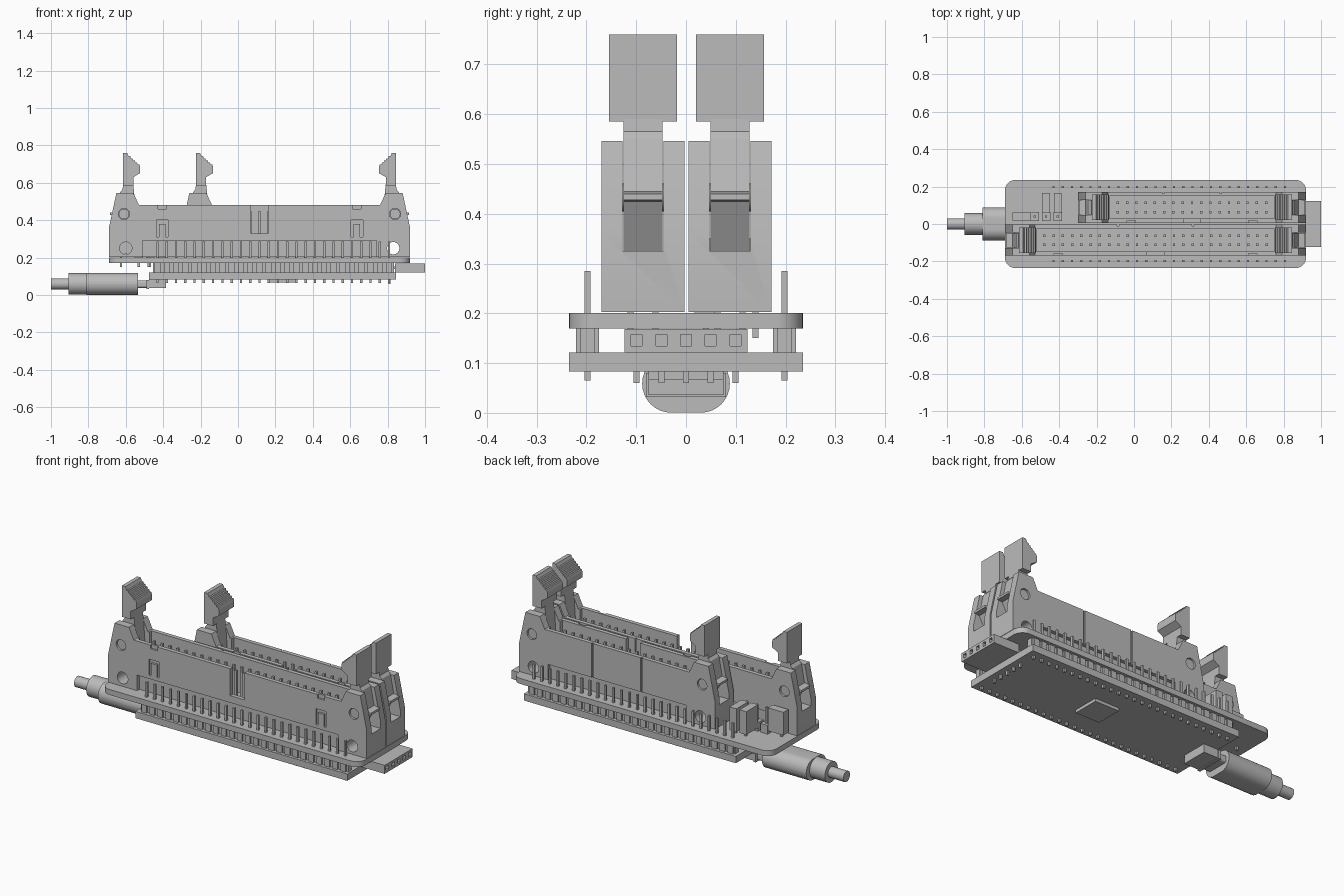
import bpy, bmesh, math
from mathutils import Matrix, Vector

if "Cube" in bpy.data.objects:
    bpy.data.objects.remove(bpy.data.objects["Cube"])

grey = bpy.data.materials.new("plain_grey")
grey.use_nodes = True
GREY = (0.5, 0.5, 0.5, 1)
grey.diffuse_color = GREY
grey.node_tree.nodes["Principled BSDF"].inputs["Base Color"].default_value = GREY
parts = []


def finish(name, bm):
    bmesh.ops.recalc_face_normals(bm, faces=bm.faces)
    mesh = bpy.data.meshes.new(name)
    bm.to_mesh(mesh)
    bm.free()
    mesh.materials.append(grey)
    ob = bpy.data.objects.new(name, mesh)
    bpy.context.collection.objects.link(ob)
    parts.append(ob)
    return ob


def boxes(name, items):
    """One object from (x0, x1, y0, y1, z0, z1) boxes."""
    bm = bmesh.new()
    for x0, x1, y0, y1, z0, z1 in items:
        mid = Vector((x0 + x1, y0 + y1, z0 + z1)) / 2
        size = Matrix.Diagonal((x1 - x0, y1 - y0, z1 - z0, 1))
        bmesh.ops.create_cube(bm, size=1, matrix=Matrix.Translation(mid) @ size)
    return finish(name, bm)


def prism(name, points, vec):
    bm = bmesh.new()
    face = bm.faces.new([bm.verts.new(p) for p in points])
    new = bmesh.ops.extrude_face_region(bm, geom=[face])["geom"]
    bmesh.ops.translate(bm, vec=vec, verts=[v for v in new if isinstance(v, bmesh.types.BMVert)])
    return finish(name, bm)


def rounded(a, b, r, n=8):
    """Rounded rectangle outline with half sizes a, b."""
    out = []
    for k, (sx, sy) in enumerate(((1, 1), (-1, 1), (-1, -1), (1, -1))):
        for i in range(n + 1):
            t = (k + i / n) * math.pi / 2
            p = (sx * (a - r) + r * math.cos(t), sy * (b - r) + r * math.sin(t))
            if not out or math.dist(p, out[-1]) > 1e-5:
                out.append(p)
    if math.dist(out[0], out[-1]) < 1e-5:
        out.pop()
    return out


def bar_x(name, x0, x1, a, b, r, z):
    return prism(name, [(x0, y, z + h) for y, h in rounded(a, b, r)], (x1 - x0, 0, 0))


def disc_y(name, x, z, r, y0, y1, n=24):
    ring = [(x + r * math.cos(i * math.tau / n), y0, z + r * math.sin(i * math.tau / n)) for i in range(n)]
    return prism(name, ring, (0, y1 - y0, 0))


def cut(ob, cutters):
    for c in cutters:
        m = ob.modifiers.new("cut", 'BOOLEAN')
        m.operation, m.solver, m.object = 'DIFFERENCE', 'EXACT', c
    deps = bpy.context.evaluated_depsgraph_get()
    mesh = bpy.data.meshes.new_from_object(ob.evaluated_get(deps))
    ob.modifiers.clear()
    ob.data = mesh
    for c in cutters:
        parts.remove(c)
        bpy.data.objects.remove(c)


def box(*b):
    return boxes("cutter", [b])


def post(x, y, z0, z1, w=0.006):
    return (x - w, x + w, y - w, y + w, z0, z1)


PITCH = 0.0495
columns = [-0.43 + i * PITCH for i in range(26)]

# Circuit boards
prism("upper_board", [(x + 0.115, y, 0.17) for x, y in rounded(0.805, 0.235, 0.055)], (0, 0, 0.031))
boxes("lower_board", [(-0.475, 0.845, -0.235, 0.235, 0.083, 0.121)])
boxes("bottom_chip", [(0.16, 0.31, -0.075, 0.075, 0.066, 0.084)])

# Board-to-board headers with notched plastic strips and long pins
for side, label in ((-1, "front"), (1, "back")):
    y = side * 0.198
    boxes(label + "_header_strip", [(-0.455, 0.835, y - 0.014, y + 0.014, 0.121, 0.17)])
    boxes(label + "_header_blocks", [(x - 0.016, x + 0.016, y - 0.023, y + 0.023, 0.121, 0.17) for x in columns])
    boxes(label + "_header_pins", [post(x, y, 0.065, 0.285) for x in columns])


def latch(name, place, yc):
    """Ejector lever; profile is (distance from housing end, height)."""
    head = [(0.075, 0.585), (0.075, 0.76), (0.097, 0.76)]
    for i in range(5):  # finger grip ridges
        d, z = 0.105 + i * 0.012, 0.742 - i * 0.011
        head += [(d, z), (d + 0.009, z)]
    head += [(0.167, 0.685), (0.167, 0.652), (0.13, 0.63), (0.13, 0.585)]
    lever = [(0.075, 0.59), (0.13, 0.59), (0.135, 0.545), (0.15, 0.33), (0.09, 0.325), (0.035, 0.425),
             (0.005, 0.428), (0.005, 0.44), (0.04, 0.445), (0.06, 0.55), (0.073, 0.565)]
    prism(name + "_head", [(place(d), yc - 0.068, z) for d, z in head], (0, 0.136, 0))
    prism(name + "_lever", [(place(d), yc - 0.0395, z) for d, z in lever], (0, 0.079, 0))
    disc_y(name + "_pivot", place(0.08), 0.433, 0.028, yc - 0.074, yc + 0.074)


def connector(name, cx, half, yc, count):
    """Shrouded two-row connector with a latch at each end."""
    w = 0.083
    y0, y1 = yc - w, yc + w
    outline = [(0, 0.203), (0, 0.36), (0.04, 0.546), (0.13, 0.546), (0.16, 0.482)]
    pts = [(cx - half + d, y0, z) for d, z in outline]
    pts += [(cx + half - d, y0, z) for d, z in reversed(outline)]
    body = prism(name + "_shroud", pts, (0, 2 * w, 0))
    inner = half - 0.17
    cutters = [box(cx - inner, cx + inner, yc - 0.06, yc + 0.06, 0.28, 1),
               box(cx - 0.045, cx + 0.045, y0 - 0.1, yc - 0.05, 0.33, 1)]
    for ya, yb in ((y0 - 0.1, y0 + 0.02), (y1 - 0.02, y1 + 0.1)):  # base undercuts
        cutters.append(box(cx - half + 0.18, cx + half - 0.18, ya, yb, 0.1, 0.29))
    for s in (-1, 1):
        def place(d, s=s):
            return cx + s * (half - d)
        ends = sorted((place(-0.1), place(0.18)))
        cutters.append(box(*ends, yc - 0.041, yc + 0.041, 0.325, 1))
        cutters.append(disc_y("cutter", place(0.08), 0.433, 0.03, y0 - 0.1, y1 + 0.1))
        cutters.append(disc_y("cutter", place(0.09), 0.25, 0.033, y0 - 0.1, y1 + 0.1))
        xs = place(0.285)
        cutters.append(box(xs - 0.032, xs + 0.032, y0 - 0.1, y0 + 0.012, 0.31, 0.4))
        cutters.append(box(xs - 0.022, xs + 0.022, y0 - 0.1, y0 + 0.012, 0.46, 1))
        xg = cx + s * half / 4
        cutters.append(box(xg - 0.005, xg + 0.005, y1 - 0.008, y1 + 0.1, 0.285, 1))
        latch(name + ("_right_latch" if s < 0 else "_left_latch"), place, yc)
        boxes(name + "_side_post", [(xs - 0.018, xs + 0.018, y0, y0 + 0.02, 0.305, 0.38)])
    cut(body, cutters)
    # Contact pins, above the cavity floor and below the board
    first = cx - (count - 1) * PITCH / 2
    grid = [(first + i * PITCH, yc + s * PITCH / 2) for i in range(count) for s in (-1, 1)]
    boxes(name + "_contacts", [post(x, y, 0.27, 0.45, 0.0065) for x, y in grid])
    boxes(name + "_solder_tails", [post(x, y, 0.15, 0.21) for x, y in grid])


connector("front_connector", 0.115, 0.805, -0.0865, 25)
connector("back_connector", 0.31, 0.61, 0.0885, 17)

# Jumpers on the free corner of the upper board
jumper_x = [-0.53, -0.47, -0.408]
boxes("jumper_base", [(x - 0.023, x + 0.023, 0.017, 0.063, 0.2, 0.25) for x in jumper_x])
boxes("jumper_pins", [post(x, 0.04, 0.15, 0.34) for x in jumper_x])
boxes("jumper_caps", [(x - 0.021, x + 0.021, 0.06, 0.165, 0.22, 0.35) for x in jumper_x[1:]]
      + [(-0.65, -0.553, 0.018, 0.062, 0.22, 0.35)])
boxes("jumper_feet", [post(x, 0.14, 0.15, 0.23) for x in jumper_x[1:]] + [post(-0.625, 0.04, 0.15, 0.23)])

# Five-way side socket
sockets = [i * PITCH for i in range(-2, 3)]
socket = boxes("side_socket", [(0.84, 1.0, -0.124, 0.124, 0.121, 0.169)])
cut(socket, [box(0.95, 1.1, y - 0.011, y + 0.011, 0.134, 0.157) for y in sockets])
boxes("side_socket_pins", [post(0.81, y, 0.06, 0.145) for y in sockets]
      + [(0.804, 0.85, y - 0.006, y + 0.006, 0.139, 0.151) for y in sockets])

# Cable port and plug
boxes("cable_port", [(-0.475, -0.385, -0.075, 0.075, 0.036, 0.084),
                     (-0.49, -0.475, -0.08, 0.08, 0.032, 0.08)])
bar_x("plug_tip", -0.55, -0.48, 0.066, 0.02, 0.012, 0.058)
bar_x("plug_grip", -0.81, -0.535, 0.088, 0.0585, 0.058, 0.059)
bar_x("strain_relief", -0.905, -0.805, 0.0575, 0.0575, 0.0575, 0.059)
bar_x("cable", -1.0, -0.9, 0.03, 0.03, 0.03, 0.059)

# Crisp edges, smooth curves
bpy.ops.object.select_all(action='DESELECT')
for ob in parts:
    ob.select_set(True)
bpy.context.view_layer.objects.active = parts[0]
bpy.ops.object.shade_smooth_by_angle(angle=math.radians(30))
